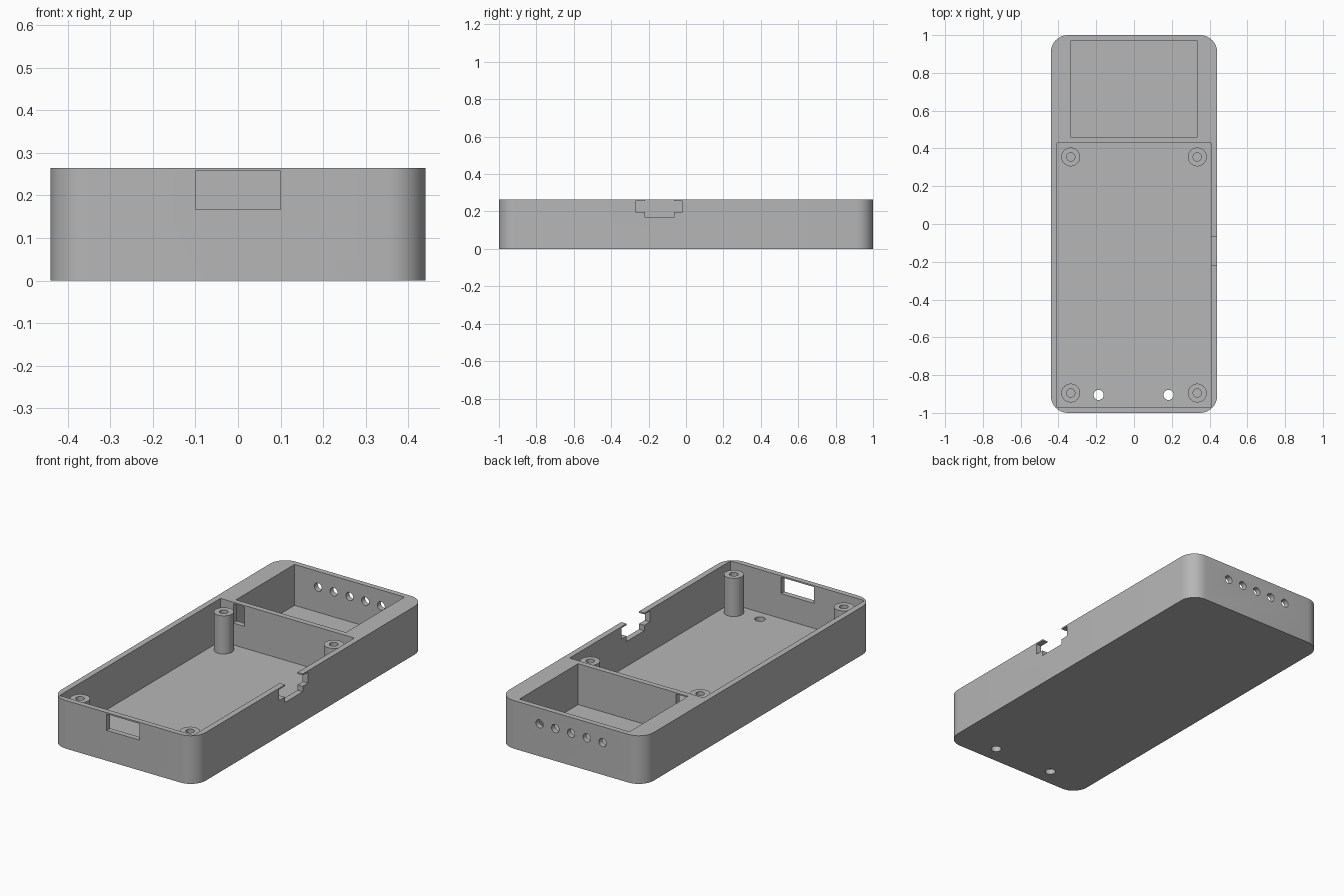
import bpy
import bmesh
from math import cos, sin, pi, radians
from mathutils import Matrix, Vector

old = bpy.data.objects.get("Cube")
if old:
    bpy.data.objects.remove(old, do_unlink=True)

grey = bpy.data.materials.new("plain_grey")
grey.use_nodes = True
GREY = (0.47, 0.47, 0.47, 1)
grey.diffuse_color = GREY
grey.node_tree.nodes["Principled BSDF"].inputs["Base Color"].default_value = GREY

HEIGHT, FLOOR = 0.265, 0.03


def make(name, bm):
    bmesh.ops.recalc_face_normals(bm, faces=bm.faces)
    mesh = bpy.data.meshes.new(name)
    bm.to_mesh(mesh)
    bm.free()
    mesh.materials.append(grey)
    ob = bpy.data.objects.new(name, mesh)
    bpy.context.collection.objects.link(ob)
    return ob


def activate(ob):
    bpy.ops.object.select_all(action='DESELECT')
    ob.select_set(True)
    bpy.context.view_layer.objects.active = ob


def box(lo, hi):
    bm = bmesh.new()
    lo, hi = Vector(lo), Vector(hi)
    m = Matrix.Translation((lo + hi) / 2) @ Matrix.Diagonal((*(hi - lo), 1))
    bmesh.ops.create_cube(bm, size=1, matrix=m)
    return make("cutter", bm)


def drill(center, radius, depth, along_y=False):
    bm = bmesh.new()
    m = Matrix.Translation(center)
    if along_y:
        m = m @ Matrix.Rotation(pi / 2, 4, 'X')
    bmesh.ops.create_cone(bm, cap_ends=True, segments=16, radius1=radius,
                          radius2=radius, depth=depth, matrix=m)
    return make("cutter", bm)


def cut(ob, cutter):
    mod = ob.modifiers.new("cut", 'BOOLEAN')
    mod.operation, mod.solver, mod.object = 'DIFFERENCE', 'EXACT', cutter
    activate(ob)
    bpy.ops.object.modifier_apply(modifier=mod.name)
    bpy.data.objects.remove(cutter, do_unlink=True)


# Rounded outer block
R, STEPS = 0.09, 8
bm = bmesh.new()
ring = []
corners = [(1, 1), (-1, 1), (-1, -1), (1, -1)]
for i, (sx, sy) in enumerate(corners):
    for k in range(STEPS + 1):
        a = (i + k / STEPS) * pi / 2
        ring.append(bm.verts.new((sx * (0.44 - R) + R * cos(a),
                                  sy * (1 - R) + R * sin(a), 0)))
base = bm.faces.new(ring)
ext = bmesh.ops.extrude_face_region(bm, geom=[base], use_keep_orig=True)
bmesh.ops.translate(bm, vec=(0, 0, HEIGHT),
                    verts=[v for v in ext["geom"] if isinstance(v, bmesh.types.BMVert)])
case = make("case_shell", bm)

# Main compartment and rear compartment
cut(case, box((-0.408, -0.97, FLOOR), (0.408, 0.43, 0.4)))
cut(case, box((-0.335, 0.46, 0.04), (0.335, 0.97, 0.4)))

# Front window and cable opening in the divider
cut(case, box((-0.1, -1.1, 0.167), (0.1, -0.95, 0.257)))
cut(case, box((-0.33, 0.42, 0.15), (-0.26, 0.47, 0.257)))

# Stepped switch opening in the side wall
cut(case, box((0.39, -0.27, 0.197), (0.5, -0.02, 0.257)))
cut(case, box((0.39, -0.22, 0.167), (0.5, -0.065, 0.4)))

# Row of holes in the back wall, two holes in the floor
for i in range(-2, 3):
    cut(case, drill((i * 0.096, 0.985, 0.178), 0.023, 0.1, along_y=True))
for x in (-0.187, 0.183):
    cut(case, drill((x, -0.905, 0.02), 0.027, 0.1))
activate(case)
bpy.ops.object.shade_smooth_by_angle(angle=radians(30))

# Hollow screw posts
for side, sx in (("left", 1), ("right", -1)):
    for end, y in (("front", -0.895), ("rear", 0.355)):
        bm = bmesh.new()
        prof = [(0.022, 0.025), (0.05, 0.025), (0.05, 0.24), (0.022, 0.24)]
        vs = [bm.verts.new((r, 0, z)) for r, z in prof]
        es = [bm.edges.new((vs[k], vs[(k + 1) % 4])) for k in range(4)]
        bmesh.ops.spin(bm, geom=vs + es, cent=(0, 0, 0), axis=(0, 0, 1),
                       angle=2 * pi, steps=24, use_merge=True)
        bmesh.ops.remove_doubles(bm, verts=bm.verts, dist=0.0005)
        post = make(f"{end}_{side}_screw_post", bm)
        post.location = (sx * 0.335, y, 0)
        activate(post)
        bpy.ops.object.shade_smooth_by_angle(angle=radians(30))
